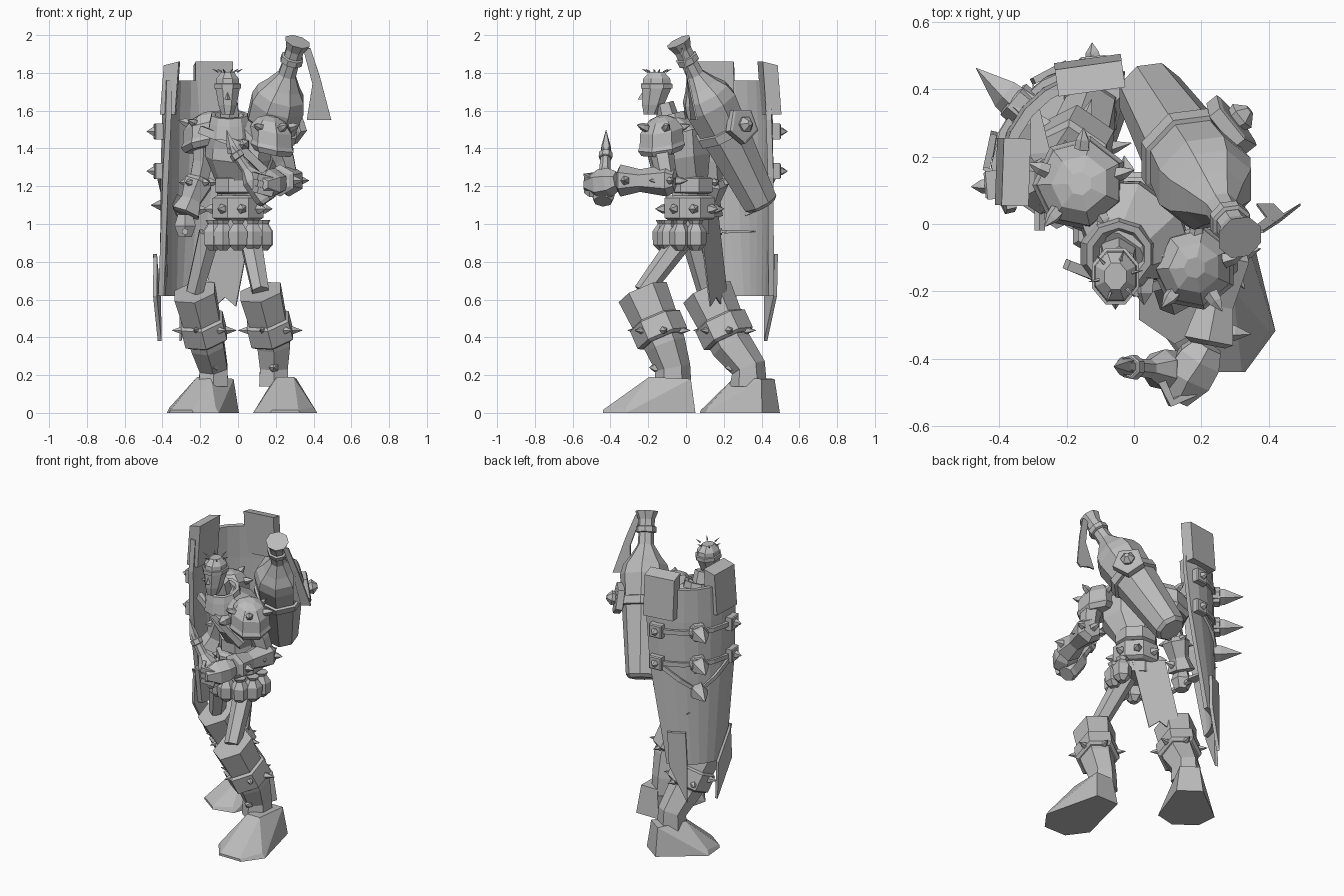
import bpy, bmesh
from math import sin, cos, pi, radians
from mathutils import Vector

old = bpy.data.objects.get("Cube")
if old:
    bpy.data.objects.remove(old)
grey = bpy.data.materials.new("plain grey")
grey.use_nodes = True
grey.diffuse_color = shade = (.5, .5, .5, 1)
grey.node_tree.nodes["Principled BSDF"].inputs["Base Color"].default_value = shade
X, Y, Z = Vector((1, 0, 0)), Vector((0, 1, 0)), Vector((0, 0, 1))

def at(x, y, z):
    return Vector((x, y, z))

def finish(name, bm, thickness=None):
    bmesh.ops.recalc_face_normals(bm, faces=bm.faces)
    mesh = bpy.data.meshes.new(name)
    bm.to_mesh(mesh)
    bm.free()
    mesh.materials.append(grey)
    part = bpy.data.objects.new(name, mesh)
    bpy.context.collection.objects.link(part)
    if thickness:
        solid = part.modifiers.new("thickness", "SOLIDIFY")
        solid.thickness, solid.offset = thickness, 0

def loft(bm, path, radii, sides=6, side=X, axis=None, flat=1):
    last = len(path) - 1
    rings = []
    for i, (centre, radius) in enumerate(zip(path, radii)):
        tangent = (axis or path[min(i + 1, last)] - path[max(i - 1, 0)]).normalized()
        across = (side - side.dot(tangent) * tangent).normalized()
        depth = tangent.cross(across) * flat
        angles = [2 * pi * (k + .5) / sides for k in range(sides)]
        rings.append([bm.verts.new(centre + (across * cos(a) + depth * sin(a)) * radius) for a in angles])
    for low, high in zip(rings, rings[1:]):
        for k in range(sides):
            bm.faces.new((low[k - 1], low[k], high[k], high[k - 1]))
    bm.faces.new(rings[0])
    bm.faces.new(rings[-1])

def tube(name, path, radii, **options):
    bm = bmesh.new()
    loft(bm, path, radii, **options)
    finish(name, bm)

def stack(name, centre, heights, radii, **options):
    tube(name, [centre + Z * h for h in heights], radii, **options)

def band(name, start, end, radius, **options):
    rim = radius * .85
    tube(name, [start, start.lerp(end, .1), start.lerp(end, .9), end], [rim, radius, radius, rim], **options)

def strap(name, path, width):
    tube(name, path, [width] * len(path), sides=4, side=Z, flat=.7)

def spikes(name, bases, directions, length, radius):
    bm = bmesh.new()
    for base, direction in zip(bases, directions):
        d = direction.normalized()
        path = [base - d * radius, base + d * radius / 2, base + d * length]
        loft(bm, path, [radius * 1.2, radius, .001], sides=5, side=Y if abs(d.x) > .7 else X)
    finish(name, bm)

def ring_spikes(name, centre, reach, count, length, radius, rise=0):
    angles = [2 * pi * (k + .2) / count for k in range(count)]
    directions = [X * cos(a) + Y * sin(a) + Z * rise for a in angles]
    spikes(name, [centre + d * reach for d in directions], directions, length, radius)

def plate(name, points, thickness=.008):
    bm = bmesh.new()
    bm.faces.new([bm.verts.new(p) for p in points])
    finish(name, bm, thickness)

def hull(name, points):
    bm = bmesh.new()
    bmesh.ops.convex_hull(bm, input=[bm.verts.new(p) for p in points])
    finish(name, bm)

# Legs: thin thigh, spiked boot and wide wedge foot
def leg(name, hip, knee, calf, ankle, heel, toe):
    tube(name + "_thigh", [hip, knee], [.065, .05])
    cuff = knee.lerp(calf, .45)
    tube(name + "_boot_shaft", [knee, cuff, calf, ankle, ankle - Z * .1], [.125, .115, .1, .085, .09], flat=1.1)
    band(name + "_boot_band", cuff.lerp(calf, .1), cuff.lerp(calf, .85), .13, flat=1.1)
    ring_spikes(name + "_boot_spikes", cuff.lerp(calf, .5), .115, 6, .06, .02)
    spikes(name + "_shin_stud", [ankle - Y * .085], [-Y], .04, .025)
    forward = toe - heel
    out = forward.cross(Z).normalized()
    points = []
    for along, half, height in ((0, .08, 0), (.75, .17, 0), (1, .08, 0), (1, .07, .015),
                                (.75, .15, .03), (.5, .045, .19), (.05, .06, .18)):
        points += [heel + forward * along + out * half * s + Z * height for s in (-1, 1)]
    hull(name + "_foot", points)

leg("left", hip=at(.06, 0, .95), knee=at(.12, -.23, .64), calf=at(.19, -.11, .36), ankle=at(.19, -.07, .24),
    heel=at(.25, .05, 0), toe=at(.25, -.44, 0))
leg("right", hip=at(-.15, .03, .95), knee=at(-.23, .11, .64), calf=at(-.16, .24, .36), ankle=at(-.13, .33, .24),
    heel=at(-.06, .45, 0), toe=at(-.3, .12, 0))

# Torso, belt, pouches and loincloth
waist, chest, throat = at(0, .02, 1.1), at(0, -.02, 1.45), at(-.045, -.09, 1.54)
shoulder_line = at(.8, -.6, 0)
tube("torso", [waist - Z * .15, waist + Z * .1, chest - Z * .1, chest, throat],
     [.13, .12, .19, .19, .1], sides=8, side=shoulder_line, flat=.75)
band("belt", waist - Z * .08, waist + Z * .05, .145, sides=8)
band("waist_wrap", waist + Z * .06, waist + Z * .15, .13, sides=8)
ring_spikes("belt_spikes", waist - Z * .02, .135, 8, .05, .025)
for k in range(-3, 4):
    a = .6 * k - pi / 2
    pouch = waist - Z * .16 + (X * cos(a) + Y * sin(a)) * .14
    stack("hip_pouch", pouch, (-.08, -.05, .02, .06, .08), (.025, .055, .058, .03, .04))
cloth, sideways, backward = at(-.01, .12, 1.04), at(-.09, .05, 0), at(-.06, .04, -.45)
hem = [cloth + sideways * s + backward * drop for s, drop in ((1.2, 1), (.5, 1.05), (0, .95), (-.7, 1.06))]
plate("loincloth", [cloth - sideways, cloth + sideways] + hem)
strap("chest_strap", [chest + at(-.2, -.1, .05), chest + at(0, -.18, -.03), chest + at(.14, -.14, -.17)], .03)
spikes("chest_stud", [chest + at(.03, -.17, -.03)], [-Y], .05, .03)

# Collar, head, face and hair
lean = at(0, -.25, 1)
stack("collar", throat, (-.07, 0, .04, .04, 0), (.12, .11, .1, .08, .06), sides=10, axis=lean)
tube("neck", [throat, throat + lean * .1], [.06, .05])
skull = at(-.055, -.155, 1.72)
jaw = skull - Z * .14 - Y * .03
tube("head", [jaw, jaw.lerp(skull, .35), skull, skull + Z * .05, skull + Z * .085],
     [.035, .052, .07, .064, .035], sides=8, axis=Z, flat=1.2)
band("head_band", skull - Z * .005, skull + Z * .025, .076, sides=8, flat=1.2)
nose = skull - Y * .07 - Z * .06
hull("nose", [nose + Z * .05, nose - X * .02, nose + X * .02, nose - Y * .03])
ring_spikes("hair_tufts", skull + Z * .06, .055, 6, .03, .005, rise=.5)

# Shoulder pads
for name, centre, out, size in (("left", at(.18, -.13, 1.48), shoulder_line, .13),
                                ("right", at(-.16, .12, 1.5), -shoulder_line, .145)):
    stack(name + "_shoulder_pad", centre, (-.1, -.07, -.05, .02, .07, .09),
          [size * k for k in (.85, 1, .93, .9, .6, .25)], sides=7, axis=out * .25 + Z)
    ring_spikes(name + "_shoulder_spikes", centre, size * .85, 5, .045, .02, rise=.3)

# Arms with flared gauntlets
def arm(name, shoulder, elbow, wrist):
    tube(name + "_upper_arm", [shoulder, shoulder.lerp(elbow, .5) + X * .01, elbow], [.07, .06, .055])
    steps = (-.15, 0, .55, .95, 1)
    tube(name + "_gauntlet", [elbow.lerp(wrist, t) for t in steps], [.06, .085, .06, .085, .06])
    ring_spikes(name + "_elbow_spikes", elbow, .065, 5, .045, .02)
    spikes(name + "_wrist_spike", [wrist.lerp(elbow, .15) + X * .06], [X - Y * .1], .06, .025)

wrist, grip = at(.22, -.36, 1.23), at(.16, -.46, 1.21)
arm("left", at(.2, -.14, 1.45), at(.27, -.1, 1.23), wrist)
tube("left_hand", [wrist, wrist.lerp(grip, .4), grip, grip + at(-.03, -.07, 0)], [.05, .075, .08, .035])
for k in range(3):
    knuckle = grip + at(.02, -.04, .035 * k - .05)
    strap("left_finger", [knuckle, knuckle + at(-.07, -.03, .02), knuckle + at(-.1, .04, .03)], .024)
wrist = at(-.28, .11, 1.05)
arm("right", at(-.18, .12, 1.45), at(-.21, .14, 1.22), wrist)
stack("right_hand", wrist, (0, -.06, -.12), (.045, .065, .04))

# Knife and small flask held in the hands
hilt = wrist - Z * .09
tube("knife_handle", [hilt - Y * .13, hilt + Y * .08], [.018, .018])
tube("knife_blade", [hilt + Y * .07, hilt + Y * .1, hilt + at(-.02, .31, 0)], [.02, .045, .002], sides=4, flat=.3)
foot, rise = grip + at(0, .02, -.09), at(-.23, .02, .34)
tube("held_flask", [foot + rise * t for t in (0, .05, .35, .5, .85)], [.05, .06, .062, .03, .024], sides=7)
band("flask_lip", foot + rise * .67, foot + rise * .76, .037, sides=7)
spikes("flask_shard", [foot + rise * .83], [Z - X * .3], .1, .026)

# Large bottle slung across the back
top, base = at(.315, -.04, 1.965), at(.04, .4, 1.1)

def along(t):
    return top.lerp(base, t)

tube("bottle_cork", [along(0), along(.05), along(.1)], [.07, .05, .05], sides=8)
band("bottle_neck_ring", along(.09), along(.13), .062, sides=8)
tube("back_bottle", [along(t) for t in (.1, .2, .27, .32, .38, .98, 1)],
     [.045, .05, .095, .135, .152, .1, .08], sides=8)
band("bottle_strap", along(.51), along(.57), .155, sides=8)
out = at(.75, .6, .15).normalized()
buckle = along(.54) + out * .13
band("bottle_buckle", buckle, buckle + out * .05, .1, sides=5, side=Z)
tube("buckle_stud", [buckle + out * d for d in (.04, .07, .1)], [.035, .045, .015], side=Z)
knot, fall = along(.04) + X * .04, at(.1, .08, -.38)
plate("neck_rag", [knot, knot + X * .04, knot + fall * .4 + X * .05, knot + fall + X * .05, knot + fall - Y * .03,
                   knot + fall - X * .03, knot + fall - X * .08, knot + fall * .5])

# Curved shield, facing outward at the angle named front
front = 140

def arc(degrees, z, radius=.3):
    a = radians(degrees)
    return at(-.09 + radius * cos(a), .145 + radius * sin(a), z)

def outward(degrees):
    return arc(degrees, 0, 1) - arc(degrees, 0, 0)

bm = bmesh.new()
rows = [[bm.verts.new(arc(front + half * k / 4, z, radius)) for k in range(-4, 5)]
        for z, half, radius in ((.62, 33, .32), (1.25, 56, .305), (1.55, 62, .3), (1.76, 60, .29))]
for low, high in zip(rows, rows[1:]):
    for k in range(8):
        bm.faces.new((low[k], low[k + 1], high[k + 1], high[k]))
finish("shield", bm, .03)
for angle, inner in ((front - 42, .25), (front + 38, .22)):
    w = Z.cross(outward(angle)) * .1
    hull("shield_plank", [arc(angle, z, inner + deep) + w * s for z, deep in ((1.58, .02), (1.58, .1), (1.86, 0), (1.84, .08))
                          for s in (-1, 1)])

# Shield straps, bosses, spikes and the two hanging blades
for z in (1.28, 1.49):
    strap("shield_strap", [arc(front + 17 * k, z, .325) for k in range(-3, 4)], .02)
    for k, length, radius in ((-1, .04, .022), (0, .14, .05), (1, .04, .022)):
        angle = front + 45 * k
        band("strap_boss", arc(angle, z), arc(angle, z, .355), .06, sides=4 if k else 6, side=Z)
        spikes("shield_spike", [arc(angle, z, .355)], [outward(angle)], length, radius)
strap("shield_v_strap", [arc(front + 20 * k, 1.1 + .08 * abs(k), .33) for k in range(-2, 3)], .018)
spikes("shield_low_spike", [arc(front, 1.1, .335)], [outward(front)], .15, .05)
for angle, lean in ((front - 22, .06), (front + 28, -.06)):
    hook = arc(angle, .84, .345)
    w = Z.cross(outward(angle))
    plate("hanging_blade", [hook - w * lean, hook + w * .05, hook + w * .06 - Z * .22, hook + w * lean - Z * .46,
                            hook - w * .05 - Z * .22], .02)
